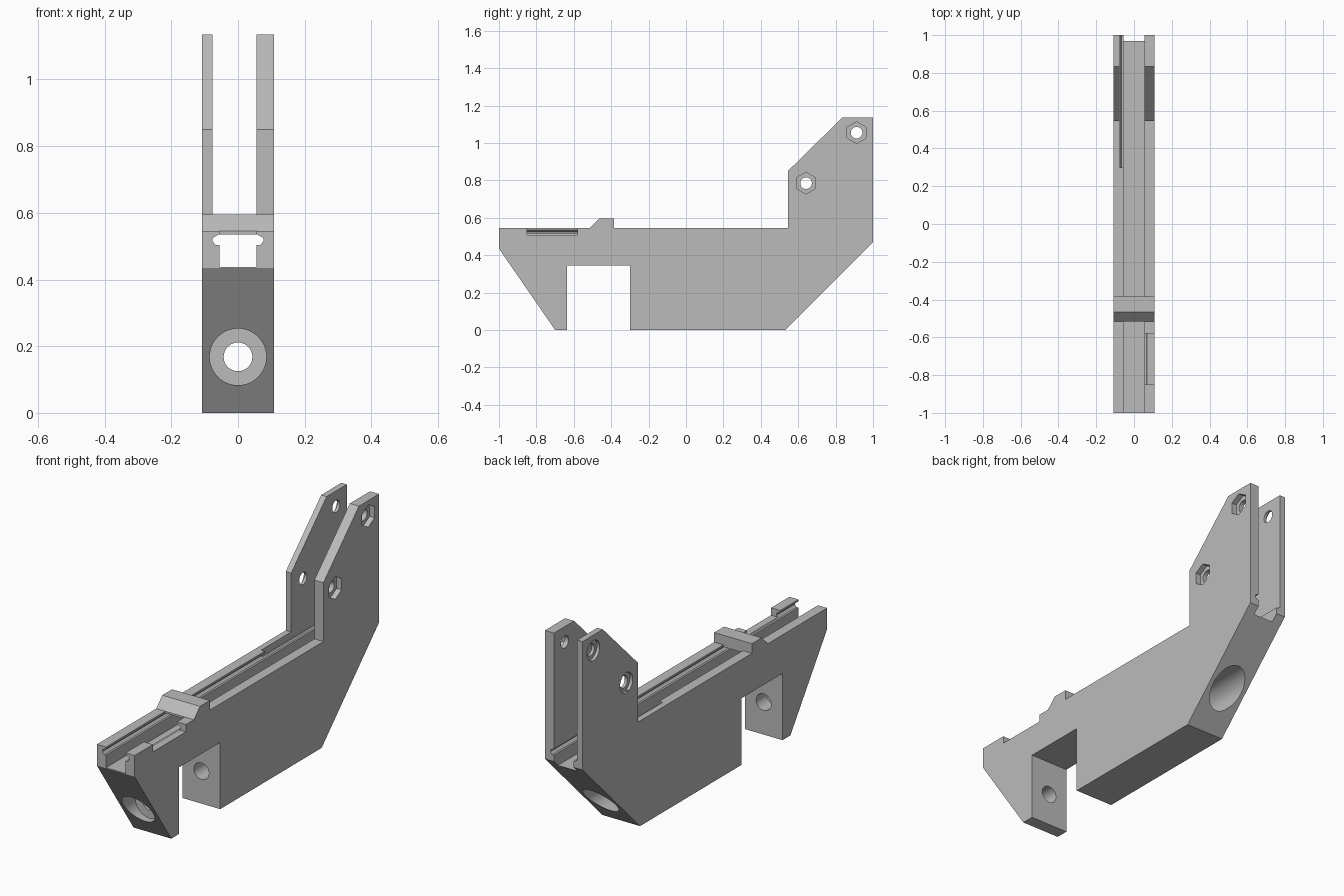
import bpy, math
from mathutils import Matrix

cube = bpy.data.objects.get("Cube")
if cube:
    bpy.data.objects.remove(cube, do_unlink=True)

grey = bpy.data.materials.new("plain grey")
grey.use_nodes = True
grey.diffuse_color = (0.5, 0.5, 0.5, 1)
grey.node_tree.nodes["Principled BSDF"].inputs["Base Color"].default_value = (0.5, 0.5, 0.5, 1)


def prism(name, outline, place, start, end):
    """Closed prism: place(u, v, w) maps the outline and its sweep to 3D."""
    import bmesh
    bm = bmesh.new()
    ends = [[bm.verts.new(place(u, v, w)) for u, v in outline] for w in (start, end)]
    for ring in ends:
        bm.faces.new(ring)
    n = len(outline)
    for i in range(n):
        j = (i + 1) % n
        bm.faces.new((ends[0][i], ends[0][j], ends[1][j], ends[1][i]))
    bmesh.ops.recalc_face_normals(bm, faces=bm.faces)
    mesh = bpy.data.meshes.new(name)
    bm.to_mesh(mesh)
    bm.free()
    obj = bpy.data.objects.new(name, mesh)
    bpy.context.collection.objects.link(obj)
    return obj


def along_x(u, v, w):
    return (w, u, v)


def along_y(u, v, w):
    return (u, w, v)


def ring(u, v, radius, sides=48):
    steps = [2 * math.pi * i / sides + math.pi / 2 for i in range(sides)]
    return [(u + radius * math.cos(a), v + radius * math.sin(a)) for a in steps]


def rect(u0, u1, v0, v1):
    return [(u0, v0), (u1, v0), (u1, v1), (u0, v1)]


# Side silhouette with bridge, leg notch and tall rear plates
side = [(-1, 0.545), (-0.515, 0.545), (-0.465, 0.595), (-0.385, 0.595), (-0.385, 0.545),
        (0.545, 0.545), (0.545, 0.85), (0.835, 1.135), (1, 1.135), (1, 0.47), (0.53, 0),
        (-0.30, 0), (-0.30, 0.345), (-0.635, 0.345), (-0.635, 0), (-0.70, 0), (-1, 0.435)]
body = prism("bracket_body", side, along_x, -0.108, 0.108)
body.data.materials.append(grey)


def cut(outline, place, start, end):
    cutter = prism("cutter", outline, place, start, end)
    cutter.hide_render = True
    cutter.data.materials.append(grey)
    mod = body.modifiers.new("cut", "BOOLEAN")
    mod.operation = "DIFFERENCE"
    mod.solver = "EXACT"
    mod.object = cutter
    bpy.context.view_layer.objects.active = body
    bpy.ops.object.modifier_apply(modifier=mod.name)
    bpy.data.objects.remove(cutter, do_unlink=True)


# Undercut channel running the whole length, below the bridge
half = [(0.056, 0.438), (0.056, 0.503), (0.066, 0.503), (0.077, 0.515), (0.077, 0.524), (0.058, 0.535)]
cut(half + [(-x, z) for x, z in reversed(half)], along_y, -1.1, 1.1)

# Open top of the channel in front of and behind the bridge
for y0, y1 in ((-1.1, -0.515), (-0.385, 1.1)):
    cut(rect(-0.056, 0.056, 0.5, 1.3), along_y, y0, y1)

# Widened rear gap beside the thinner plate
cut(rect(-0.077, 0, 0.51, 1.3), along_y, 0.3, 1.1)

# Notch in the front side rail
cut(rect(-0.85, -0.58, 0.507, 0.7), along_x, 0.02, 0.2)

# Lengthwise bolt hole with a counterbore at each end
cut(ring(0, 0.168, 0.043), along_y, -1.1, 1.1)
cut(ring(0, 0.168, 0.085), along_y, -1.1, -0.72)
cut(ring(0, 0.168, 0.085), along_y, 0.40, 1.1)

# Cross holes with hexagon pockets on one side and round pockets on the other
for y, z in ((0.642, 0.785), (0.912, 1.055)):
    cut(ring(y, z, 0.031, 32), along_x, -0.2, 0.2)
    cut(ring(y, z, 0.058, 6), along_x, 0.08, 0.2)
    cut(ring(y, z, 0.052, 32), along_x, -0.2, -0.092)

bpy.ops.object.select_all(action="DESELECT")
body.select_set(True)
bpy.context.view_layer.objects.active = body
bpy.ops.object.shade_smooth_by_angle(angle=math.radians(25))
